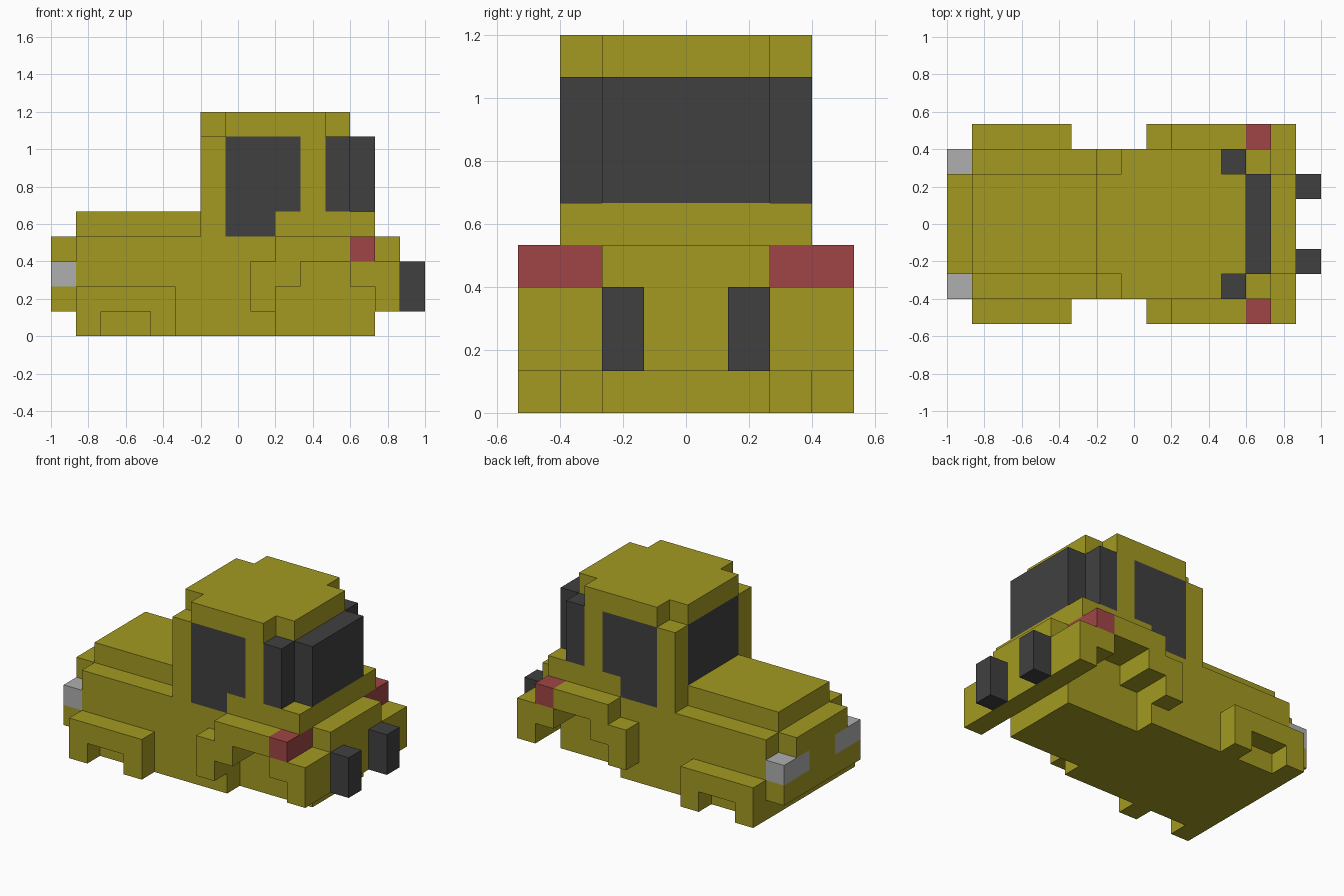
import bpy, bmesh
from mathutils import Vector

if "Cube" in bpy.data.objects:
    bpy.data.objects.remove(bpy.data.objects["Cube"], do_unlink=True)

U = 2 / 15                      # size of one block
CENTRE = Vector((7.5, 4, 0))    # block coordinates of the model origin


def material(name, rgb):
    m = bpy.data.materials.new(name)
    m.use_nodes = True
    m.diffuse_color = (*rgb, 1)
    m.node_tree.nodes["Principled BSDF"].inputs["Base Color"].default_value = (*rgb, 1)
    return m


YELLOW = material("olive_yellow", (0.366, 0.323, 0.016))
DARK = material("dark_grey", (0.051, 0.051, 0.051))
RED = material("lamp_red", (0.352, 0.06, 0.06))
GREY = material("lamp_grey", (0.429, 0.429, 0.429))


def cells(boxes):
    """Block cells filled by boxes (x0, x1, y0, y1, z0, z1), mirrored across y."""
    out = set()
    for x0, x1, y0, y1, z0, z1 in boxes:
        for x in range(x0, x1):
            for y in range(y0, y1):
                for z in range(z0, z1):
                    out |= {(x, y, z), (x, 7 - y, z)}
    return out


def part(name, mat, boxes, cuts=()):
    """One skin around the boxes, less the cuts."""
    solid = cells(boxes) - cells(cuts)
    bm = bmesh.new()
    for cell in solid:
        for axis in range(3):
            for side in (0, 1):
                n = list(cell)
                n[axis] += 2 * side - 1
                if tuple(n) in solid:
                    continue
                a, b = (axis + 1) % 3, (axis + 2) % 3
                ring = []
                for da, db in ((0, 0), (1, 0), (1, 1), (0, 1)):
                    p = Vector(cell)
                    p[axis] += side
                    p[a] += da
                    p[b] += db
                    ring.append(bm.verts.new((p - CENTRE) * U))
                bm.faces.new(ring if side else ring[::-1])
    bmesh.ops.remove_doubles(bm, verts=bm.verts, dist=0.001)
    me = bpy.data.meshes.new(name)
    bm.to_mesh(me)
    bm.free()
    me.materials.append(mat)
    ob = bpy.data.objects.new(name, me)
    bpy.context.collection.objects.link(ob)
    return ob


# Regions shared by the coloured parts and the openings that hold them
headlamp = [(0, 1, 1, 3, 2, 3)]
tail_lamp = [(12, 13, 0, 2, 3, 4)]
side_glass = [(7, 10, 1, 2, 5, 8), (7, 9, 1, 2, 4, 5)]
front_glass = [(6, 7, 2, 6, 5, 8)]
rear_glass = [(12, 13, 2, 6, 5, 8), (11, 12, 1, 2, 5, 8)]
rear_arch = [(9, 13, 0, 2, 0, 2), (10, 12, 0, 2, 2, 3)]

# Lower body with stepped rear wheel arches
part("lower_body", YELLOW, [(1, 13, 1, 7, 0, 4)], rear_arch + tail_lamp)
part("nose", YELLOW, [(0, 1, 1, 7, 1, 3), (0, 1, 2, 6, 3, 4)], headlamp)
part("hood", YELLOW, [(1, 6, 2, 6, 4, 5)])
part("rear_bumper", YELLOW, [(13, 14, 0, 8, 1, 3), (13, 14, 2, 6, 3, 4)])

# Fenders
part("front_fenders", YELLOW, [(1, 5, 0, 1, 0, 2)], [(2, 4, 0, 1, 0, 1)])
part("rear_fenders", YELLOW, [(9, 13, 0, 1, 2, 4), (8, 9, 0, 1, 1, 3)],
     rear_arch + tail_lamp)

# Cabin and roof
part("cabin", YELLOW,
     [(6, 13, 1, 7, 4, 5), (6, 11, 1, 7, 5, 8), (11, 12, 2, 6, 5, 8)],
     side_glass + front_glass)
part("roof", YELLOW, [(7, 11, 1, 7, 8, 9), (6, 12, 2, 6, 8, 9)])

# Glass
part("side_windows", DARK, side_glass)
part("windshield", DARK, front_glass)
part("rear_window", DARK, rear_glass)

# Lamps and exhausts
part("headlamps", GREY, headlamp)
part("tail_lamps", RED, tail_lamp)
part("exhausts", DARK, [(14, 15, 2, 3, 1, 3)])
